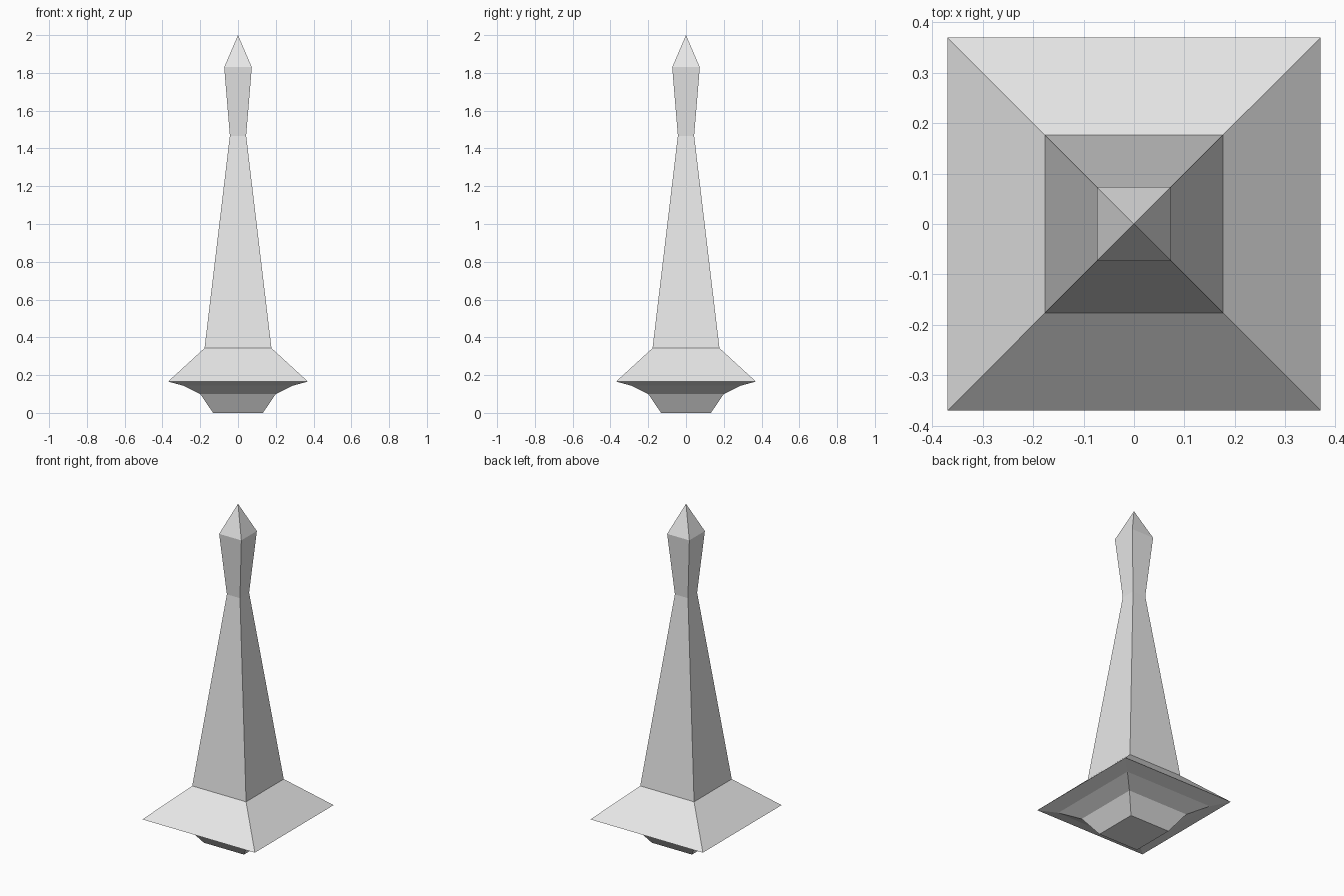
import bpy
import bmesh

cube = bpy.data.objects.get("Cube")
if cube:
    bpy.data.objects.remove(cube, do_unlink=True)

stone = bpy.data.materials.new("pale_grey_stone")
stone.use_nodes = True
colour = (0.8, 0.8, 0.8, 1.0)
stone.diffuse_color = colour
stone.node_tree.nodes["Principled BSDF"].inputs["Base Color"].default_value = colour


def square_loft(name, profile, cap_bottom=False):
    """Loft square rings through (half width, height) pairs; zero width is a point."""
    bm = bmesh.new()
    corners = [(-1, -1), (1, -1), (1, 1), (-1, 1)]
    rings = []
    for r, z in profile:
        if r == 0:
            rings.append([bm.verts.new((0, 0, z))] * len(corners))
        else:
            rings.append([bm.verts.new((x * r, y * r, z)) for x, y in corners])
    for low, high in zip(rings, rings[1:]):
        for i in range(4):
            j = (i + 1) % 4
            loop = [low[i], low[j], high[j], high[i]]
            bm.faces.new(list(dict.fromkeys(loop)))
    if cap_bottom:
        bm.faces.new(rings[0][::-1])
    mesh = bpy.data.meshes.new(name)
    bm.to_mesh(mesh)
    bm.free()
    mesh.materials.append(stone)
    obj = bpy.data.objects.new(name, mesh)
    bpy.context.collection.objects.link(obj)
    return obj


# Shared joints between neighbouring parts
foot_top = (0.2, 0.1)
shoulder = (0.177, 0.343)
neck = (0.043, 1.467)

# Tapered foot, closed underneath
square_loft("foot", [(0.132, 0), foot_top], cap_bottom=True)

# Flared skirt with a stepped underside
square_loft("flared_skirt", [foot_top, (0.29, 0.144), (0.37, 0.166), shoulder])

# Tall tapering shaft
square_loft("shaft", [shoulder, neck])

# Pointed finial
square_loft("finial", [neck, (0.073, 1.83), (0, 2)])
